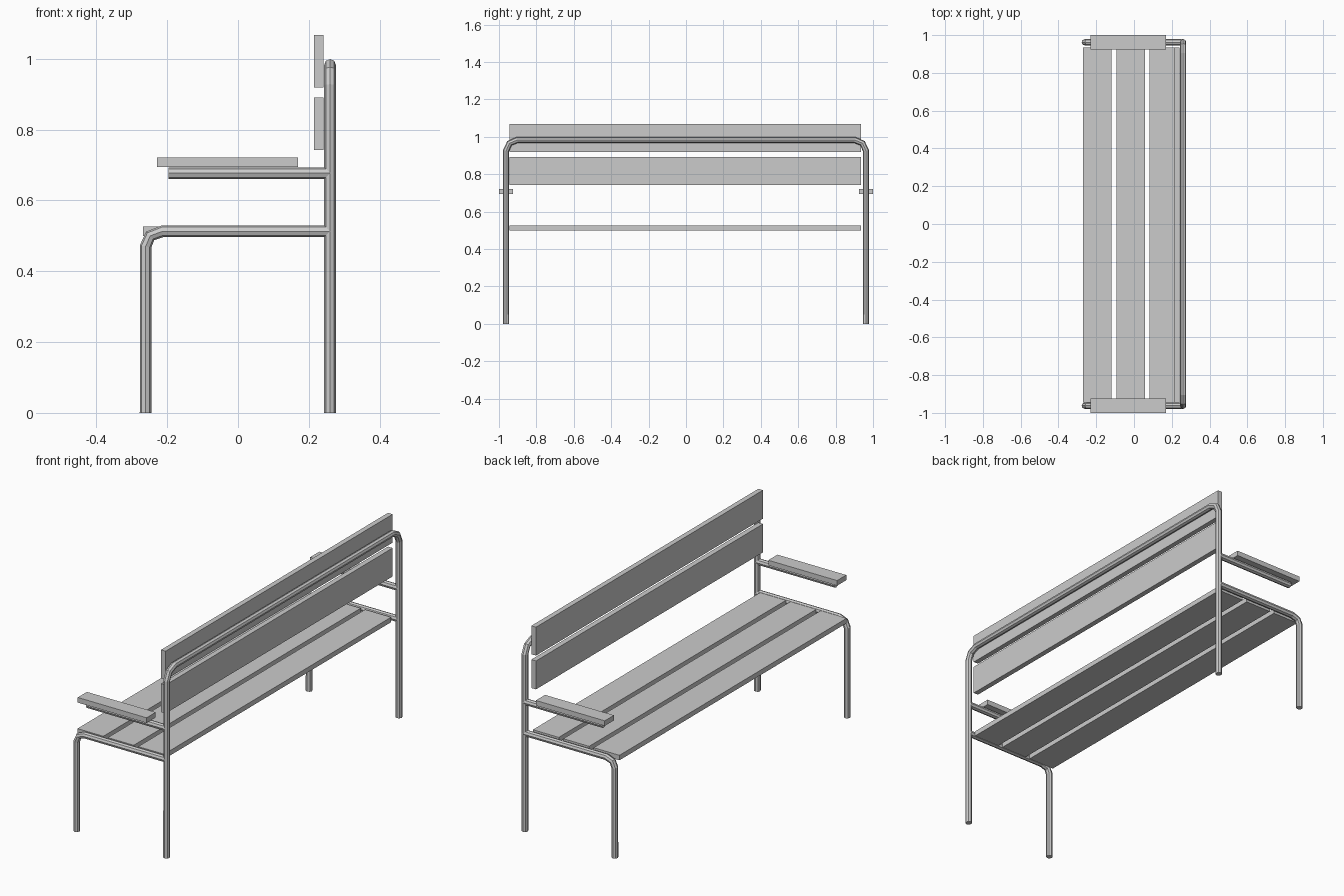
import bpy
from mathutils import Vector

if "Cube" in bpy.data.objects:
    bpy.data.objects.remove(bpy.data.objects["Cube"])

R = 0.0165      # tube radius
SIDE = 0.962    # y of the side frames
BACK = 0.26     # x of the back frame


def board(name, lo, hi):
    lo, hi = Vector(lo), Vector(hi)
    bpy.ops.mesh.primitive_cube_add(size=1, location=(lo + hi) / 2)
    ob = bpy.context.object
    ob.name = name
    ob.scale = hi - lo
    bpy.ops.object.transform_apply(location=False, rotation=False, scale=True)
    return ob


def tube(name, points):
    cu = bpy.data.curves.new(name, 'CURVE')
    cu.dimensions = '3D'
    cu.bevel_depth = R
    cu.bevel_resolution = 2
    cu.use_fill_caps = True
    sp = cu.splines.new('POLY')
    sp.points.add(len(points) - 1)
    for p, co in zip(sp.points, points):
        p.co = (*co, 1)
    ob = bpy.data.objects.new(name, cu)
    bpy.context.collection.objects.link(ob)
    bpy.ops.object.select_all(action='DESELECT')
    ob.select_set(True)
    bpy.context.view_layer.objects.active = ob
    bpy.ops.object.convert(target='MESH')
    for poly in bpy.context.object.data.polygons:
        poly.use_smooth = False


# Back frame: one bent tube forming both rear legs and the top rail
half = [(SIDE, 0), (SIDE, 0.925), (SIDE - 0.018, 0.965), (SIDE - 0.06, 0.983)]
path = [(BACK, -y, z) for y, z in half] + [(BACK, y, z) for y, z in reversed(half)]
tube("back_frame", path)

for label, s in (("left", -1), ("right", 1)):
    y = s * SIDE
    # Front leg bending into the seat support
    tube(f"front_leg_{label}", [(-0.261, y, 0), (-0.261, y, 0.47), (-0.248, y, 0.5),
                                (-0.213, y, 0.513), (BACK, y, 0.513)])
    # Arm support and arm board
    tube(f"arm_support_{label}", [(-0.196, y, 0.677), (BACK, y, 0.677)])
    board(f"armrest_{label}", (-0.229, y - 0.038, 0.694), (0.17, y + 0.038, 0.721))

# Seat slats
for i in range(3):
    x = -0.269 + i * 0.176
    board(f"seat_slat_{i + 1}", (x, -0.945, 0.5), (x + 0.15, 0.935, 0.526))

# Back slats
for i in range(2):
    z = 0.742 + i * 0.177
    board(f"back_slat_{i + 1}", (0.215, -0.945, z), (0.242, 0.935, z + 0.149))
